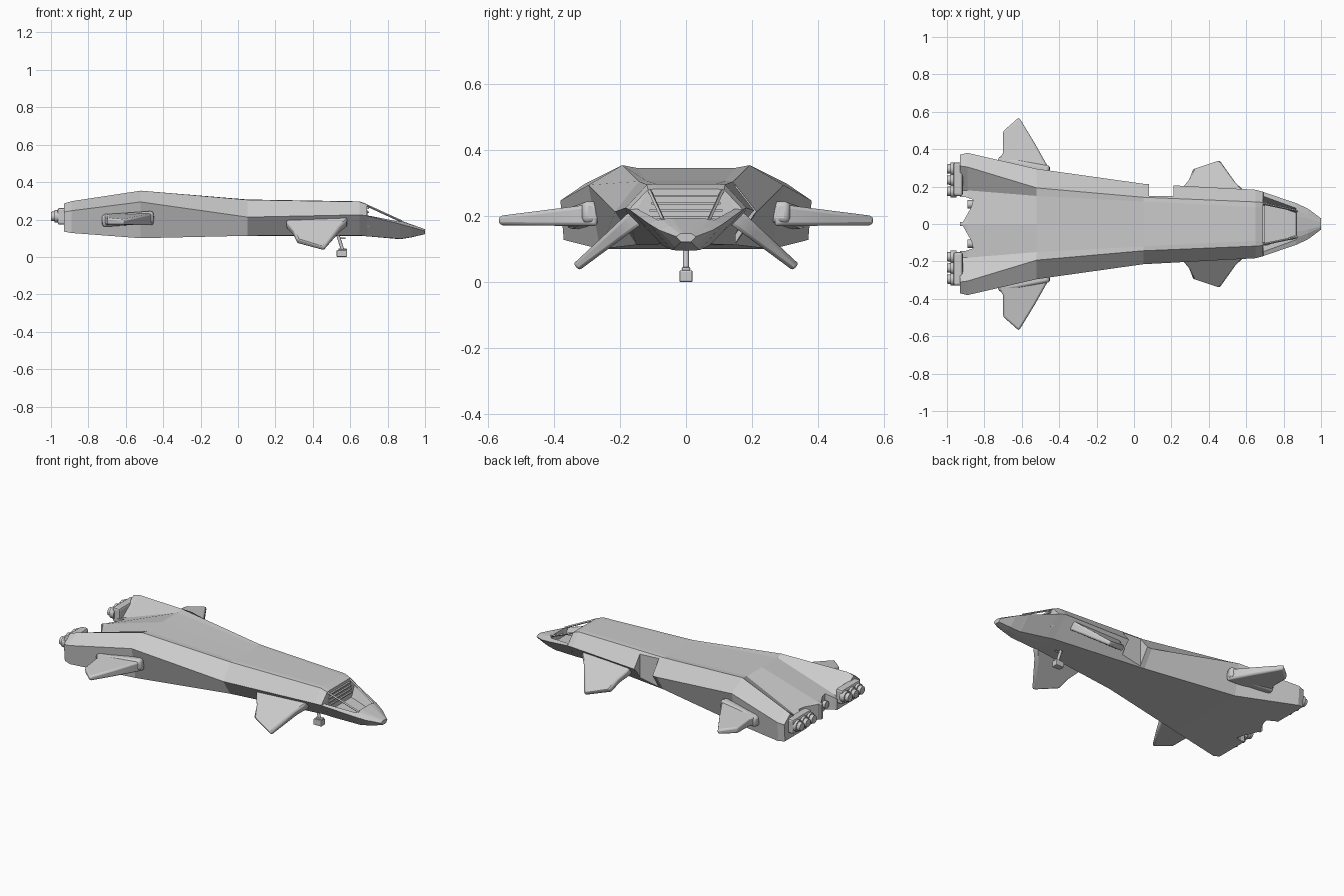
import bpy, bmesh, math
from mathutils import Vector, Matrix

if "Cube" in bpy.data.objects:
    bpy.data.objects.remove(bpy.data.objects["Cube"])


def make(name, bm, mirror=False, bevel=0.0, smooth=False):
    bmesh.ops.recalc_face_normals(bm, faces=bm.faces)
    me = bpy.data.meshes.new(name)
    bm.to_mesh(me)
    bm.free()
    ob = bpy.data.objects.new(name, me)
    bpy.context.collection.objects.link(ob)
    if bevel:
        b = ob.modifiers.new("bevel", 'BEVEL')
        b.width, b.segments, b.limit_method = bevel, 2, 'ANGLE'
    if mirror:
        m = ob.modifiers.new("mirror", 'MIRROR')
        m.use_axis = (False, True, False)
    if smooth:
        bpy.ops.object.select_all(action='DESELECT')
        ob.select_set(True)
        bpy.context.view_layer.objects.active = ob
        bpy.ops.object.shade_smooth_by_angle(angle=math.radians(35))
    return ob


def add_box(bm, center, size, rot=None):
    m = Matrix.Translation(center) @ (rot or Matrix()) @ Matrix.Diagonal((*size, 1))
    bmesh.ops.create_cube(bm, size=1, matrix=m)


def add_rod(bm, p, q, r, r2=None, sides=12):
    p, q = Vector(p), Vector(q)
    d = q - p
    m = Matrix.Translation((p + q) / 2) @ d.to_track_quat('Z', 'Y').to_matrix().to_4x4()
    bmesh.ops.create_cone(bm, cap_ends=True, segments=sides, radius1=r,
                          radius2=r if r2 is None else r2, depth=d.length, matrix=m)


# Hull: half sections (x, centre z, deck edge, top edge, chine, bottom edge, keel z)
sections = [
    (-0.93, 0.225, (0.18, 0.195), (0.31, 0.285), (0.37, 0.24), (0.362, 0.135), 0.135),
    (-0.89, 0.235, (0.18, 0.205), (0.305, 0.298), (0.38, 0.247), (0.37, 0.128), 0.128),
    (-0.52, 0.345, (0.15, 0.346), (0.193, 0.354), (0.295, 0.294), (0.26, 0.10), 0.10),
    (0.05, 0.307, (0.12, 0.307), (0.143, 0.305), (0.215, 0.213), (0.15, 0.113), 0.113),
    (0.65, 0.297, (0.09, 0.297), (0.118, 0.295), (0.183, 0.225), (0.075, 0.115), 0.113),
    (0.69, 0.282, (0.09, 0.282), (0.115, 0.28), (0.172, 0.22), (0.07, 0.11), 0.11),
    (0.692, 0.16, (0.12, 0.16), (0.148, 0.222), (0.171, 0.219), (0.07, 0.11), 0.11),
    (0.865, 0.15, (0.06, 0.15), (0.085, 0.188), (0.112, 0.176), (0.042, 0.097), 0.095),
    (0.87, 0.194, (0.04, 0.194), (0.072, 0.191), (0.11, 0.175), (0.04, 0.097), 0.095),
    (0.93, 0.173, (0.03, 0.173), (0.05, 0.17), (0.082, 0.158), (0.032, 0.106), 0.105),
    (1.0, 0.148, (0.01, 0.148), (0.018, 0.146), (0.03, 0.138), (0.015, 0.122), 0.122),
]
bm = bmesh.new()
rings = []
for x, za, *pairs, zk in sections:
    half = [(0, za)] + pairs + [(0, zk)]
    loop = half + [(-y, z) for y, z in reversed(half[1:-1])]
    rings.append([bm.verts.new((x, y, z)) for y, z in loop])
for a, b in zip(rings, rings[1:]):
    n = len(a)
    for k in range(n):
        bm.faces.new((a[k], a[(k + 1) % n], b[(k + 1) % n], b[k]))
bm.faces.new(rings[0])
bm.faces.new(rings[-1])
bmesh.ops.triangulate(bm, faces=[f for f in bm.faces if len(f.verts) > 4])
hull = make("hull", bm)

# Side hatch recess on one flank, zigzag notches in the tail between the nacelles
bm = bmesh.new()
add_box(bm, (0.145, 0.25, 0.2), (0.13, 0.2, 0.5))
notch = [(-1.0, 0.01), (-0.915, 0.01), (-0.87, 0.09), (-0.86, 0.13), (-0.905, 0.145), (-1.0, 0.145)]
for s in (1, -1):
    low = bm.faces.new([bm.verts.new((x, y * s, 0.0)) for x, y in notch])
    ext = bmesh.ops.extrude_face_region(bm, geom=[low], use_keep_orig=True)
    top = [v for v in ext["geom"] if isinstance(v, bmesh.types.BMVert)]
    bmesh.ops.translate(bm, verts=top, vec=(0, 0, 0.5))
cutter = make("notch_cutter", bm)
cutter.hide_render = True
cutter.hide_viewport = True
mod = hull.modifiers.new("notches", 'BOOLEAN')
mod.operation, mod.object, mod.solver = 'DIFFERENCE', cutter, 'EXACT'

# Canopy frame around the open cockpit
bm = bmesh.new()
add_rod(bm, (0.685, 0.11, 0.277), (0.875, 0.07, 0.19), 0.006, sides=4)
make("canopy_frame", bm, mirror=True)

# Slats on the cockpit rear wall
bm = bmesh.new()
for k in range(4):
    add_box(bm, (0.695, 0, 0.195 + 0.022 * k), (0.012, 0.23 - 0.01 * k, 0.007))
make("cockpit_slats", bm)


def wing(name, outline, y0, z0, slope, t_root, t_tip):
    """Tapered slab from a top-view outline, inclined outward by slope."""
    bm = bmesh.new()
    up = Vector((0, -slope, 1)).normalized()
    ys = [y for _, y in outline]
    lo, hi = min(ys), max(ys)
    faces = []
    for s in (1, -1):
        vs = []
        for x, y in outline:
            t = t_root + (t_tip - t_root) * (y - lo) / (hi - lo)
            vs.append(bm.verts.new(Vector((x, y, z0 + slope * (y - y0))) + up * t * s))
        faces.append(vs)
        bm.faces.new(vs)
    n = len(outline)
    for k in range(n):
        j = (k + 1) % n
        bm.faces.new((faces[0][k], faces[0][j], faces[1][j], faces[1][k]))
    bmesh.ops.triangulate(bm, faces=[f for f in bm.faces if len(f.verts) > 4])
    return make(name, bm, mirror=True, bevel=0.01, smooth=True)


wing("front_wing", [(0.59, 0.13), (0.58, 0.175), (0.545, 0.21), (0.46, 0.335), (0.315, 0.285),
                    (0.295, 0.23), (0.26, 0.185), (0.26, 0.13)], 0.2, 0.155, -0.83, 0.028, 0.013)
wing("rear_wing", [(-0.45, 0.27), (-0.46, 0.305), (-0.53, 0.43), (-0.615, 0.57), (-0.70, 0.495),
                   (-0.70, 0.38), (-0.72, 0.345), (-0.72, 0.27)], 0.3, 0.202, -0.06, 0.034, 0.014)

# Rear wing root fairing
bm = bmesh.new()
rot = Matrix.Rotation(math.radians(-11), 4, 'Z') @ Matrix.Rotation(math.radians(-4), 4, 'Y')
add_box(bm, (-0.59, 0.308, 0.203), (0.28, 0.06, 0.066), rot)
make("wing_fairing", bm, mirror=True, bevel=0.015, smooth=True)

# Engine block with stepped nozzles at each nacelle
bm = bmesh.new()
add_box(bm, (-0.94, 0.24, 0.217), (0.05, 0.18, 0.09))
make("engine_block", bm, mirror=True, bevel=0.012)
bm = bmesh.new()
for y in (0.175, 0.235, 0.295):
    add_rod(bm, (-0.95, y, 0.217), (-0.98, y, 0.217), 0.034, sides=16)
    add_rod(bm, (-0.97, y, 0.217), (-1.0, y, 0.217), 0.027, 0.024, sides=16)
make("engine_nozzles", bm, mirror=True, smooth=True)

# Small thrusters in the tail notches
bm = bmesh.new()
add_rod(bm, (-0.85, 0.105, 0.17), (-0.89, 0.105, 0.17), 0.022, sides=16)
make("centre_thruster", bm, mirror=True, smooth=True)

# Nose landing gear
bm = bmesh.new()
add_rod(bm, (0.53, 0, 0.13), (0.56, 0, 0.035), 0.009)
add_rod(bm, (0.575, 0, 0.10), (0.545, 0, 0.10), 0.005)
make("gear_strut", bm, smooth=True)
bm = bmesh.new()
add_box(bm, (0.555, 0, 0.018), (0.056, 0.04, 0.036))
add_box(bm, (0.56, 0, 0.04), (0.045, 0.026, 0.012))
make("gear_foot", bm, bevel=0.005)
